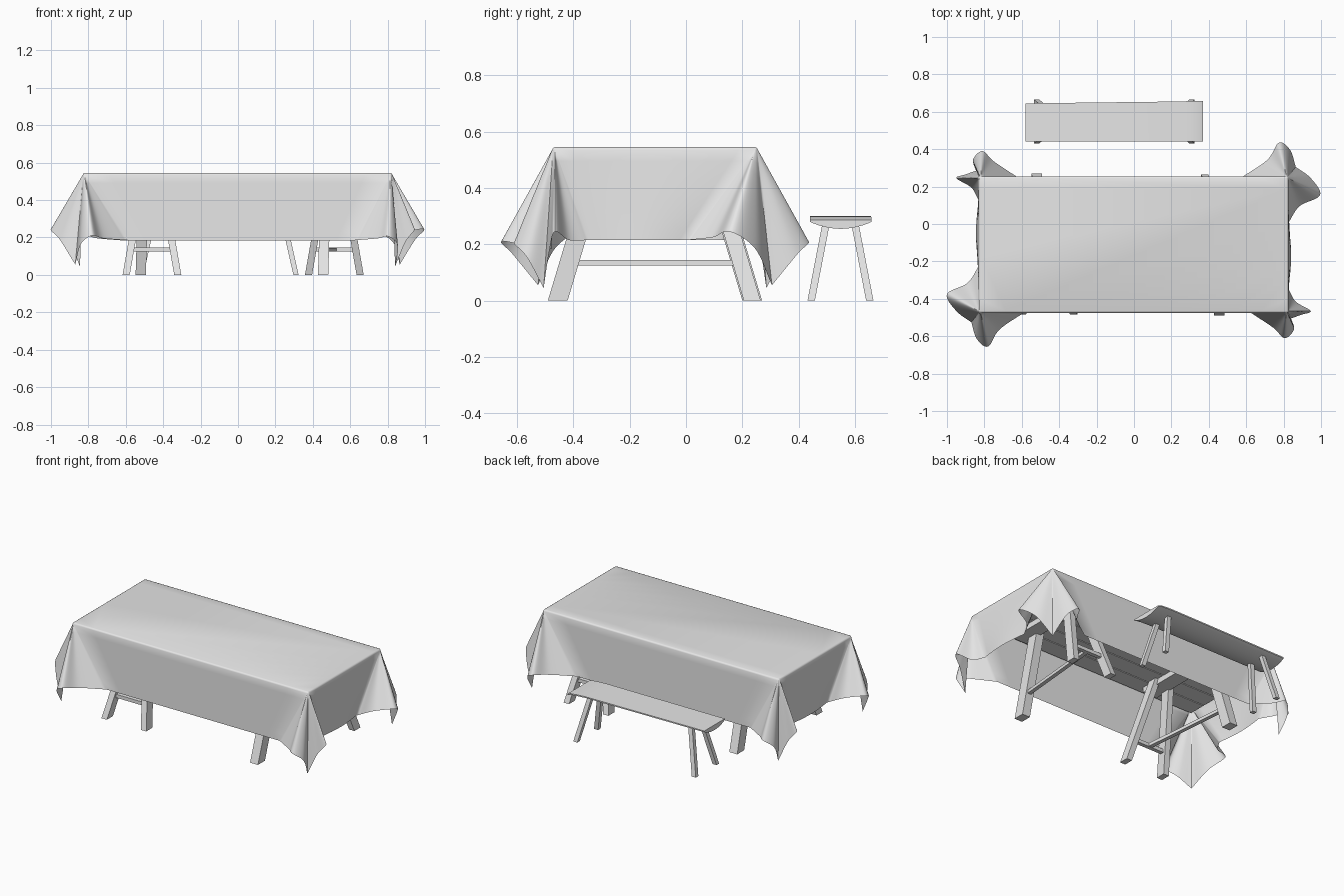
import bpy, bmesh, math
from mathutils import Vector

cube = bpy.data.objects.get("Cube")
if cube:
    bpy.data.objects.remove(cube, do_unlink=True)

grey = bpy.data.materials.new("light_grey")
grey.use_nodes = True
grey.diffuse_color = (0.8, 0.8, 0.8, 1)
grey.node_tree.nodes["Principled BSDF"].inputs["Base Color"].default_value = (0.8, 0.8, 0.8, 1)


def make(name, verts, faces, smooth=0, merge=False):
    mesh = bpy.data.meshes.new(name)
    mesh.from_pydata([tuple(v) for v in verts], [], faces)
    bm = bmesh.new()
    bm.from_mesh(mesh)
    if merge:
        bmesh.ops.remove_doubles(bm, verts=bm.verts, dist=1e-5)
    else:
        bmesh.ops.recalc_face_normals(bm, faces=bm.faces)
    bm.to_mesh(mesh)
    bm.free()
    mesh.materials.append(grey)
    ob = bpy.data.objects.new(name, mesh)
    bpy.context.collection.objects.link(ob)
    if smooth:
        bpy.ops.object.select_all(action='DESELECT')
        ob.select_set(True)
        bpy.context.view_layer.objects.active = ob
        bpy.ops.object.shade_smooth_by_angle(angle=math.radians(smooth))
    return ob


def loft(name, rings, smooth=0):
    """Closed solid through rings of equal length."""
    n = len(rings[0])
    faces = [tuple(range(n)), tuple(range((len(rings) - 1) * n, len(rings) * n))]
    for k in range(len(rings) - 1):
        for i in range(n):
            j = (i + 1) % n
            faces.append((k * n + i, k * n + j, k * n + n + j, k * n + n + i))
    return make(name, [v for r in rings for v in r], faces, smooth)


def bar(name, a, b, w, h, axis=2):
    """Straight bar from a to b whose ends lie square to the given axis."""
    u, v = [i for i in range(3) if i != axis]
    rings = []
    for p in (a, b):
        ring = []
        for su, sv in ((-1, -1), (1, -1), (1, 1), (-1, 1)):
            q = Vector(p)
            q[u] += su * w / 2
            q[v] += sv * h / 2
            ring.append(q)
        rings.append(ring)
    return loft(name, rings)


def spline(points, steps):
    """Smooth path through the points, ends included."""
    pts = [Vector(p) for p in points]
    pts = [2 * pts[0] - pts[1]] + pts + [2 * pts[-1] - pts[-2]]
    out = []
    for k in range(1, len(pts) - 2):
        p, q, r, s = pts[k - 1:k + 3]
        for i in range(steps):
            t = i / steps
            out.append(0.5 * (2 * q + (r - p) * t + (2 * p - 5 * q + 4 * r - s) * t * t
                              + (3 * q - p - 3 * r + s) * t ** 3))
    return out + [pts[-2]]


# Tablecloth: hem of each corner drape, as offsets (outward x, outward y, z)
# from the table corner; the fifth point is the hanging tip
TOP = 0.545
WIDE = [(0, -.25, -.33), (.06, -.16, -.32), (.17, -.10, -.30), (.12, -.01, -.36), (.04, .05, -.49),
        (.01, .14, -.38), (-.05, .18, -.335), (-.11, .09, -.35), (-.24, 0, -.36)]
NARROW = [(0, -.13, -.33), (.04, -.06, -.33), (.12, -.01, -.30), (.07, .01, -.37), (.015, .03, -.50),
          (.03, .09, -.39), (-.02, .135, -.34), (-.08, .08, -.35), (-.20, 0, -.36)]
X0, X1, Y0, Y1, ROUND = -0.83, 0.825, -0.475, 0.255, 0.01


def corner(sx, sy, hem):
    """Columns (top point, hem point, outward direction) from the x side to the y side."""
    cx, cy = (X1 if sx > 0 else X0), (Y1 if sy > 0 else Y0)
    edge = Vector((cx - sx * ROUND, cy - sy * ROUND, TOP))
    path = spline(hem[:5], 8)[:-1] + spline(hem[4:], 8)
    cols = []
    for i, p in enumerate(path):
        f = min(1, max(0, (i / (len(path) - 1) - 0.3) / 0.4)) * math.pi / 2
        low = Vector((cx + sx * p.x, cy + sy * p.y, TOP + p.z))
        cols.append((edge, low, Vector((sx * math.cos(f), sy * math.sin(f), 0))))
    return cols


corners = [corner(1, -1, NARROW)[::-1], corner(1, 1, WIDE),
           corner(-1, 1, NARROW)[::-1], corner(-1, -1, WIDE)]
columns = []
for k, fan in enumerate(corners):
    columns += fan
    a, b = fan[-1], corners[(k + 1) % 4][0]
    sway = 0.015 if k % 2 == 0 else 0.0
    for i in range(1, 12):
        f = i / 12
        low = a[1].lerp(b[1], f) + a[2] * sway * math.sin(math.pi * f)
        columns.append((a[0].lerp(b[0], f), low, a[2]))

verts, ROWS = [], 11
for edge, low, out in columns:
    start = edge + out * ROUND - Vector((0, 0, ROUND))
    verts += [edge, edge + out * ROUND * 0.7 - Vector((0, 0, ROUND * 0.3))]
    verts += [start.lerp(low, i / (ROWS - 3)) for i in range(ROWS - 2)]
count = len(columns)
faces = []
for c in range(count):
    d = (c + 1) % count
    for r in range(ROWS - 1):
        faces.append((c * ROWS + r, c * ROWS + r + 1, d * ROWS + r + 1, d * ROWS + r))
# top sheet, one vertex per distinct edge point
rim = [c * ROWS for c in range(count) if (columns[c][0] - columns[c - 1][0]).length > 1e-6]
faces.append(tuple(rim))
make("tablecloth", verts, faces, smooth=50, merge=True)

# Table top planks
PLANKS = 6
pitch = (Y1 - Y0 - 0.03) / PLANKS
for i in range(PLANKS):
    y = Y0 + 0.015 + pitch * (i + 0.5)
    bar("table_plank_%d" % (i + 1), (X0 + 0.02, y, 0.52), (X1 - 0.02, y, 0.52), pitch - 0.006, 0.036, axis=0)

# Trestles: a splayed pair of legs on one side and a single leg on the other
MID = (Y0 + Y1) / 2
for name, cx, side in (("right_trestle", -0.46, -1), ("left_trestle", 0.515, 1)):
    def at(dx, s, z):
        return (cx + dx, MID + s * (0.345 - 0.3 * z), z)
    for tag, sx in (("outer", 1), ("inner", -1)):
        bar(name + "_%s_leg" % tag, at(sx * 0.138, side, 0), at(sx * 0.05, side, 0.5), 0.038, 0.06)
    bar(name + "_single_leg", at(-0.06, -side, 0), at(-0.045, -side, 0.5), 0.055, 0.07)
    bar(name + "_head_beam", (cx, MID - 0.3, 0.485), (cx, MID + 0.3, 0.485), 0.1, 0.034, axis=1)
    cross_y = at(0, side, 0.135)[1]
    bar(name + "_cross_stretcher", (cx - 0.115, cross_y, 0.135), (cx + 0.115, cross_y, 0.135), 0.025, 0.022, axis=0)
    bar(name + "_long_stretcher", (cx - 0.055, at(0, -side, 0.135)[1], 0.135), (cx, cross_y, 0.135),
        0.025, 0.02, axis=1)

# Bench seat: flat top, bowed underside, top easing down at one end
rings = []
for x, drop, back in ((-0.58, 0, .645), (0.24, 0, .655), (0.30, .002, .657), (0.345, .006, .658), (0.37, .014, .658)):
    half = (back - 0.44) / 2
    ring = [(x, 0.44, 0.30 - drop), (x, back, 0.30 - drop)]
    for i in range(9):
        t = math.cos(math.pi * i / 8)
        ring.append((x, 0.44 + half + half * t, 0.292 - drop * 0.9 - 0.025 * (1 - t * t)))
    rings.append(ring)
loft("bench_seat", rings, smooth=35)

# Bench legs
for sx, xn in ((-1, "right"), (1, "left")):
    for sy, yn in ((-1, "front"), (1, "back")):
        bar("bench_%s_%s_leg" % (yn, xn), (-0.105 + sx * 0.415, 0.548 + sy * 0.104, 0),
            (-0.105 + sx * 0.352, 0.548 + sy * 0.05, 0.28), 0.028, 0.026)
